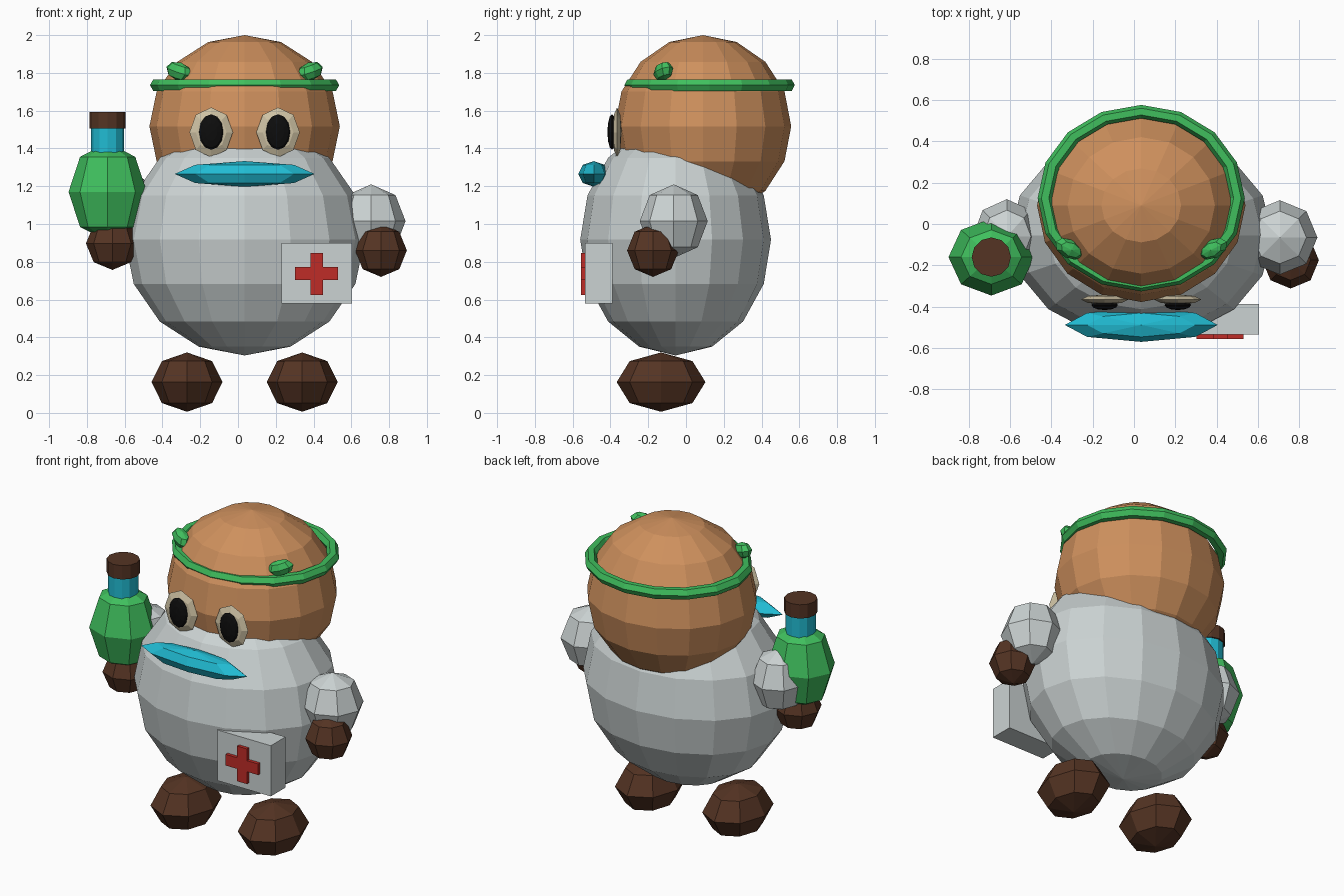
import bpy
import math

if "Cube" in bpy.data.objects:
    bpy.data.objects.remove(bpy.data.objects["Cube"])


def material(name, rgb):
    m = bpy.data.materials.new(name)
    m.diffuse_color = (*rgb, 1.0)
    m.use_nodes = True
    m.node_tree.nodes["Principled BSDF"].inputs["Base Color"].default_value = m.diffuse_color
    return m


TAN = material("tan", (0.62, 0.28, 0.11))
GREY = material("light_grey", (0.60, 0.65, 0.65))
GREEN = material("green", (0.05, 0.52, 0.11))
BROWN = material("dark_brown", (0.09, 0.034, 0.017))
CYAN = material("cyan", (0.015, 0.50, 0.65))
BEIGE = material("beige", (0.62, 0.54, 0.37))
BLACK = material("black", (0.004, 0.004, 0.004))
RED = material("red", (0.52, 0.025, 0.02))


def finish(name, mat):
    ob = bpy.context.object
    ob.name = name
    ob.data.materials.clear()
    ob.data.materials.append(mat)
    return ob


def ball(name, mat, loc, radii, segs=8, rings=4, rot=(0, 0, 0)):
    """Faceted ellipsoid; radii are along its own axes before rotation."""
    bpy.ops.mesh.primitive_uv_sphere_add(segments=segs, ring_count=rings,
                                         radius=1, location=loc, rotation=rot)
    ob = finish(name, mat)
    ob.scale = radii
    return ob


def tube(name, mat, x, y, z0, z1, r, segs=12):
    bpy.ops.mesh.primitive_cylinder_add(vertices=segs, radius=r, depth=z1 - z0,
                                        location=(x, y, (z0 + z1) / 2))
    return finish(name, mat)


def box(name, mat, lo, hi):
    bpy.ops.mesh.primitive_cube_add(
        size=1, location=[(a + b) / 2 for a, b in zip(lo, hi)])
    ob = finish(name, mat)
    ob.scale = [b - a for a, b in zip(lo, hi)]
    return ob


CX = 0.035  # centre line of the figure

# Body and head
ball("body", GREY, (CX, -0.055, 0.917), (0.635, 0.505, 0.613), 16, 8)
ball("head", TAN, (CX, 0.09, 1.517), (0.504, 0.467, 0.483), 16, 8)

# Headband ring
bpy.ops.mesh.primitive_torus_add(major_segments=16, minor_segments=6,
                                 major_radius=0.465, minor_radius=0.036,
                                 location=(CX, 0.125, 1.735))
band = finish("headband", GREEN)
band.scale = (1.0, 0.9, 1.0)
bpy.ops.object.shade_flat()

# Paired parts: buds on the band, eyes, pupils and feet
for side, s in (("left", -1), ("right", 1)):
    ball(side + "_bud", GREEN, (CX + s * 0.348, -0.12, 1.808),
         (0.078, 0.046, 0.048), rot=(0, s * math.radians(-18), s * math.radians(27)))
    upright = (math.radians(90), 0, 0)
    ball(side + "_eye", BEIGE, (CX + s * 0.177, -0.365, 1.485),
         (0.115, 0.132, 0.024), 8, 4, upright)
    ball(side + "_pupil", BLACK, (CX + s * 0.177, -0.392, 1.487),
         (0.064, 0.094, 0.024), 12, 6, upright)
    ball(side + "_foot", BROWN, (CX + s * 0.305, -0.132, 0.163),
         (0.188, 0.235, 0.157))

# Mouth
ball("mouth", CYAN, (CX, -0.488, 1.265), (0.37, 0.082, 0.068))

# Arms and hands
ball("right_arm", GREY, (0.705, -0.065, 1.015), (0.182, 0.18, 0.195))
ball("right_hand", BROWN, (0.757, -0.175, 0.86), (0.137, 0.137, 0.14))
ball("left_arm", GREY, (-0.615, -0.06, 1.10), (0.165, 0.18, 0.195))
ball("left_hand", BROWN, (-0.665, -0.165, 0.897), (0.14, 0.137, 0.14))

# Flask: bulb, neck and stopper
FX, FY = -0.69, -0.16
ball("flask_bulb", GREEN, (FX, FY, 1.17), (0.207, 0.186, 0.262))
tube("flask_neck", CYAN, FX, FY, 1.25, 1.507, 0.087)
tube("flask_stopper", BROWN, FX, FY, 1.505, 1.592, 0.095)

# Supply box with a raised cross
box("supply_box", GREY, (0.23, -0.535, 0.58), (0.604, -0.388, 0.90))
box("cross_upright", RED, (0.383, -0.556, 0.625), (0.451, -0.53, 0.847))
for side, x0, x1 in (("left", 0.303, 0.383), ("right", 0.451, 0.53)):
    box("cross_arm_" + side, RED, (x0, -0.556, 0.703), (x1, -0.53, 0.773))
